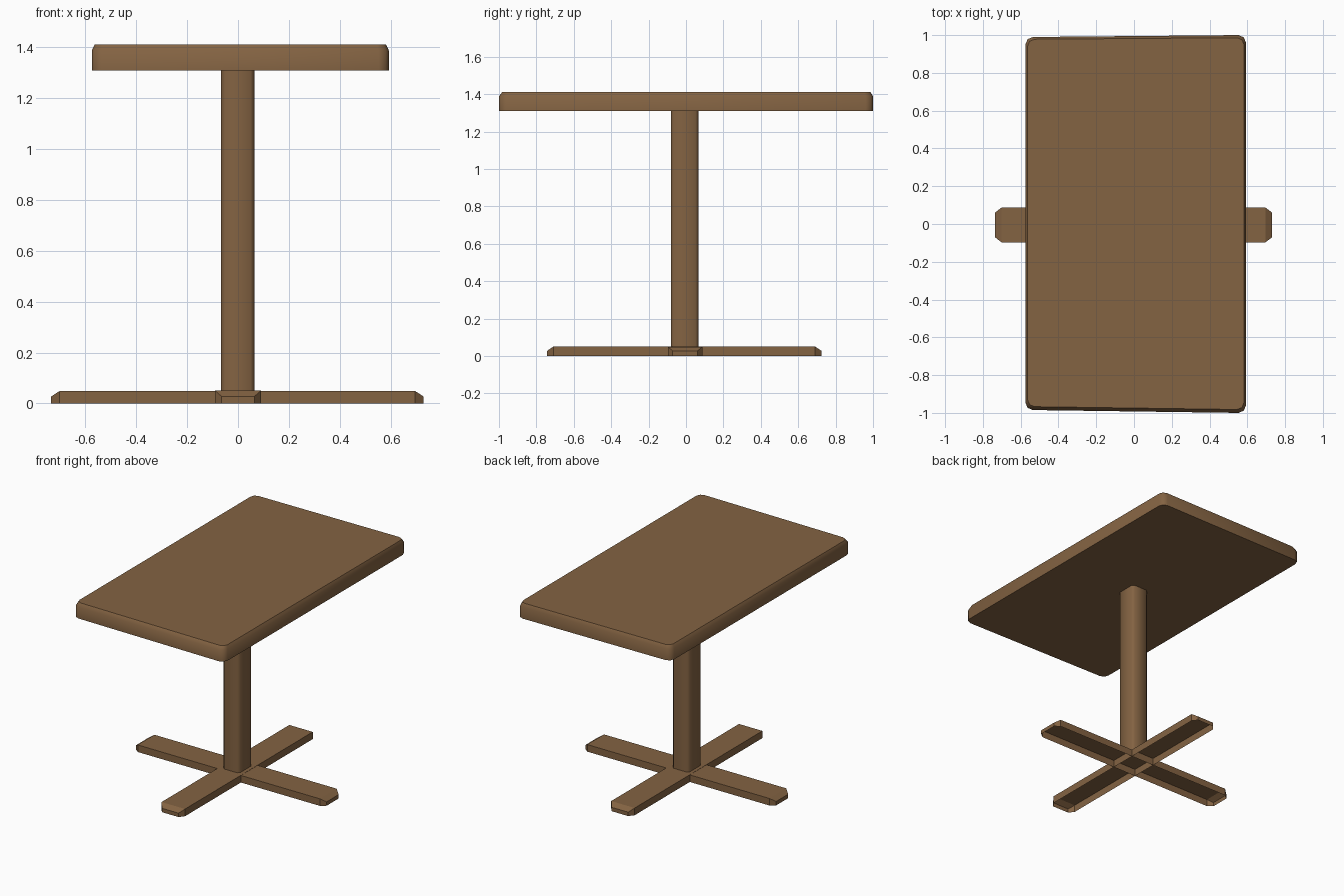
import bpy, bmesh, math

if "Cube" in bpy.data.objects:
    bpy.data.objects.remove(bpy.data.objects["Cube"])

wood = bpy.data.materials.new("wood")
wood.diffuse_color = (0.23, 0.125, 0.055, 1)
wood.use_nodes = True
wood.node_tree.nodes["Principled BSDF"].inputs["Base Color"].default_value = wood.diffuse_color


def finish(bm, name, smooth=None):
    bmesh.ops.recalc_face_normals(bm, faces=bm.faces)
    me = bpy.data.meshes.new(name)
    bm.to_mesh(me)
    bm.free()
    me.materials.append(wood)
    ob = bpy.data.objects.new(name, me)
    bpy.context.collection.objects.link(ob)
    if smooth:
        bpy.ops.object.select_all(action='DESELECT')
        ob.select_set(True)
        bpy.context.view_layer.objects.active = ob
        bpy.ops.object.shade_smooth_by_angle(angle=math.radians(smooth))
    return ob


def rounded(corners, r, z, n):
    """Ring through four counter-clockwise corners (from -x -y), rounded by radius r."""
    signs = [(1, 1), (-1, 1), (-1, -1), (1, -1)]
    ring = []
    for k, ((x, y), (sx, sy)) in enumerate(zip(corners, signs)):
        for i in range(n + 1):
            a = math.radians(180 + 90 * k + 90 * i / n)
            ring.append((x + sx * r + r * math.cos(a), y + sy * r + r * math.sin(a), z))
    return ring


def loft(rings, caps=True):
    bm = bmesh.new()
    vs = [[bm.verts.new(p) for p in ring] for ring in rings]
    n = len(vs[0])
    for a, b in zip(vs, vs[1:]):
        for i in range(n):
            j = (i + 1) % n
            bm.faces.new((a[i], a[j], b[j], b[i]))
    if caps:
        bm.faces.new(vs[0][::-1])
        bm.faces.new(vs[-1])
    return bm


# Table top: slightly skewed slab with an eased upper edge
outer = [(-0.575, -0.985), (0.593, -1.0), (0.593, 1.0), (-0.575, 0.99)]
inner = [(-0.563, -0.967), (0.582, -0.982), (0.582, 0.986), (-0.563, 0.978)]
finish(loft([rounded(outer, 0.04, 1.31, 2), rounded(outer, 0.04, 1.388, 2),
             rounded(inner, 0.036, 1.412, 2)]), "table_top", 50)

# Post: square column with eased corners
sq = [(-0.066, -0.08), (0.064, -0.08), (0.064, 0.066), (-0.066, 0.066)]
finish(loft([rounded(sq, 0.015, 0.045, 1), rounded(sq, 0.015, 1.31, 1)]), "post", 50)


# Base bars: crossing shells, open underneath, with chamfered ends
def base_bar(name, lo, hi, w0, w1, top, along_y):
    cut, side, low = 0.034, 0.026, 0.027
    plan = [(lo, w0 + side, low), (lo + cut, w0, top), (hi - cut, w0, top), (hi, w0 + side, low),
            (hi, w1 - side, low), (hi - cut, w1, top), (lo + cut, w1, top), (lo, w1 - side, low)]
    if along_y:
        plan = [(y, x, z) for x, y, z in plan]
    bm = loft([[(x, y, 0) for x, y, z in plan], plan], caps=False)
    bm.verts.ensure_lookup_table()
    t = bm.verts[8:16]
    for idx in ((0, 1, 6, 7), (1, 2, 5, 6), (2, 3, 4, 5)):
        bm.faces.new([t[i] for i in idx])
    ob = finish(bm, name)
    # open shells cannot be oriented by volume alone: make the top point up
    if ob.data.polygons[9].normal.z < 0:
        ob.data.flip_normals()


base_bar("base_bar_side", -0.735, 0.73, -0.097, 0.087, 0.049, False)
base_bar("base_bar_front", -0.743, 0.725, -0.09, 0.09, 0.05, True)
